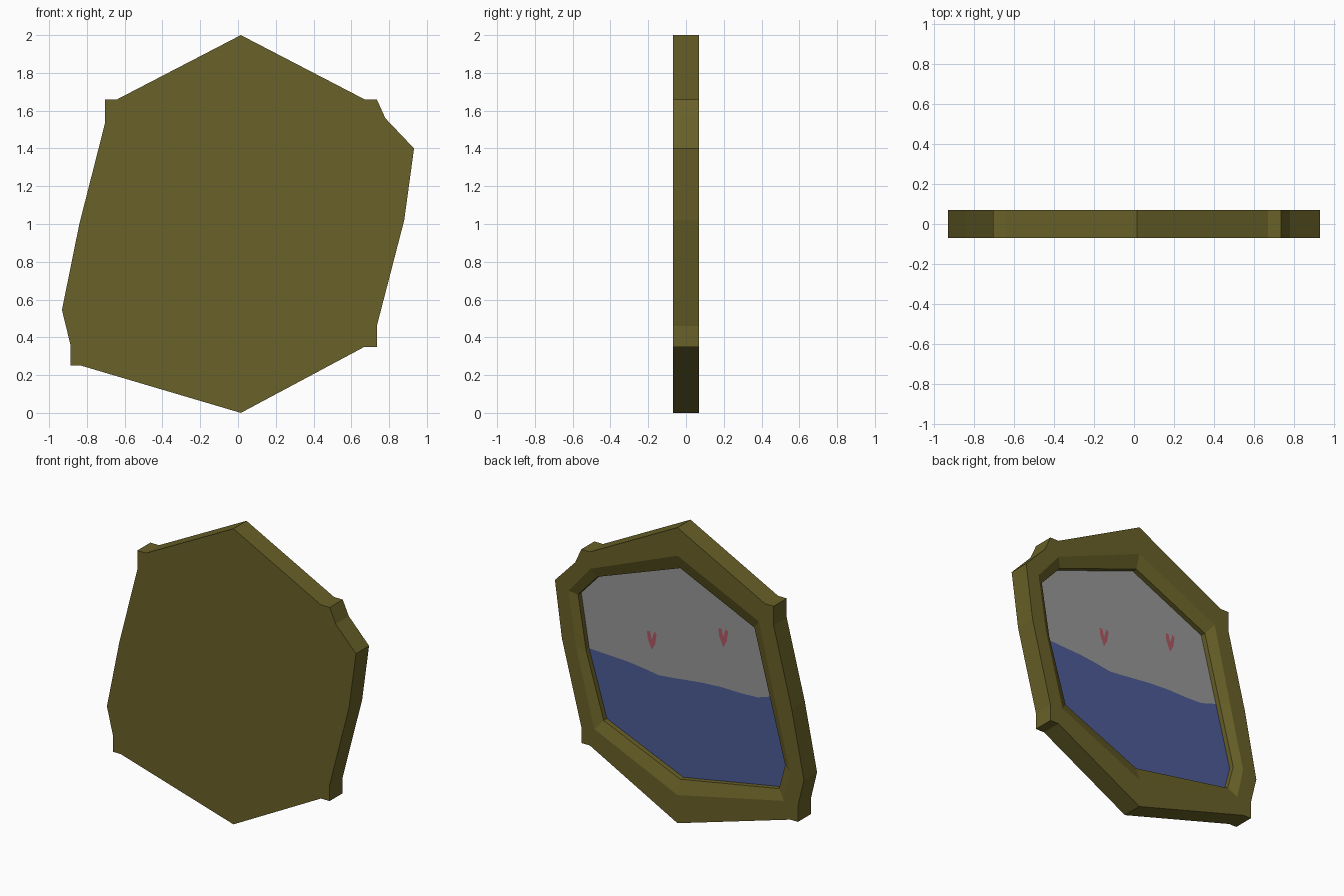
import bpy, bmesh

if "Cube" in bpy.data.objects:
    bpy.data.objects.remove(bpy.data.objects["Cube"])

HALF = 0.07      # half thickness
LIP_Y = 0.04     # inner edge of the bevelled frame
GLASS_Y = 0.006  # recessed picture plane


def material(name, rgb):
    m = bpy.data.materials.new(name)
    m.diffuse_color = (*rgb, 1)
    m.use_nodes = True
    m.node_tree.nodes["Principled BSDF"].inputs["Base Color"].default_value = m.diffuse_color
    return m


olive = material("olive frame", (0.141, 0.119, 0.021))
grey = material("grey glass", (0.31, 0.31, 0.31))
blue = material("blue liquid", (0.075, 0.106, 0.306))
red = material("red mark", (0.43, 0.094, 0.127))


def add_object(name, bm, mat):
    me = bpy.data.meshes.new(name)
    bm.to_mesh(me)
    bm.free()
    me.materials.append(mat)
    ob = bpy.data.objects.new(name, me)
    bpy.context.collection.objects.link(ob)
    return ob


def plate(name, pts, y, mat):
    # flat face looking backwards (+y)
    bm = bmesh.new()
    f = bm.faces.new([bm.verts.new((x, y, z)) for x, z in pts])
    f.normal_update()
    if f.normal.y < 0:
        f.normal_flip()
    add_object(name, bm, mat)


# Opening corners, clockwise from the top
inner = [(0.015, 1.714), (0.633, 1.49), (0.78, 1.331), (0.72, 0.97),
         (0.588, 0.53), (0.015, 0.286), (-0.725, 0.42), (-0.77, 0.59),
         (-0.658, 1.013), (-0.54, 1.46)]
# Outline corners: x, z, index of the matching opening corner
outer = [(0.015, 2.0, 0), (0.67, 1.66, 1), (0.735, 1.66, 1), (0.78, 1.56, 1),
         (0.932, 1.40, 2), (0.88, 1.02, 3), (0.735, 0.46, 4), (0.735, 0.35, 4),
         (0.67, 0.35, 4), (0.015, 0.0, 5), (-0.83, 0.25, 6), (-0.887, 0.25, 6),
         (-0.887, 0.36, 6), (-0.932, 0.545, 7), (-0.84, 1.0, 8),
         (-0.705, 1.53, 9), (-0.705, 1.66, 9), (-0.64, 1.66, 9)]
main = [0, 2, 4, 5, 7, 9, 11, 13, 14, 16]  # outline corner facing each opening corner
ridge = [(ix + (outer[k][0] - ix) * 0.335, iz + (outer[k][1] - iz) * 0.335)
         for (ix, iz), k in zip(inner, main)]

# Frame: flat front, side walls, flat rim, bevel and inner step
bm = bmesh.new()


def ring(pts, y):
    return [bm.verts.new((p[0], y, p[1])) for p in pts]


def bridge(a, b):
    n = len(a)
    for i in range(n):
        j = (i + 1) % n
        bm.faces.new((a[i], a[j], b[j], b[i]))


front, back = ring(outer, -HALF), ring(outer, HALF)
rim, lip, step = ring(ridge, HALF), ring(inner, LIP_Y), ring(inner, GLASS_Y)
bm.faces.new(front)
bridge(front, back)
for i in range(len(outer)):
    j = (i + 1) % len(outer)
    a, b = outer[i][2], outer[j][2]
    quad = [back[i], back[j], rim[b]] + ([rim[a]] if a != b else [])
    bm.faces.new(quad)
bridge(rim, lip)
bridge(lip, step)
bmesh.ops.recalc_face_normals(bm, faces=bm.faces)
front_face = min(bm.faces, key=lambda f: f.calc_center_median().y)
if front_face.normal.y > 0:
    bmesh.ops.reverse_faces(bm, faces=bm.faces)
add_object("frame", bm, olive)

# Picture: grey above and blue below a wavy line
wave = [(0.44, 0.958), (0.32, 0.945), (0.2, 0.927), (0.1, 0.937), (-0.12, 0.963),
        (-0.27, 0.972), (-0.42, 0.97), (-0.54, 0.975)]
plate("grey_panel", inner[8:] + inner[:4] + wave, GLASS_Y, grey)
plate("blue_panel", inner[3:9] + wave[::-1], GLASS_Y, blue)

# Two small forked marks
mark = [(-0.036, 0.045), (-0.02, 0.062), (0.0, 0.0), (0.014, 0.055), (0.036, 0.05),
        (0.03, 0.0), (0.0, -0.068), (-0.026, -0.02)]
for name, cx, cz in (("mark_right", 0.25, 1.155), ("mark_left", -0.285, 1.315)):
    plate(name, [(cx + x, cz + z) for x, z in mark], GLASS_Y + 0.003, red)
